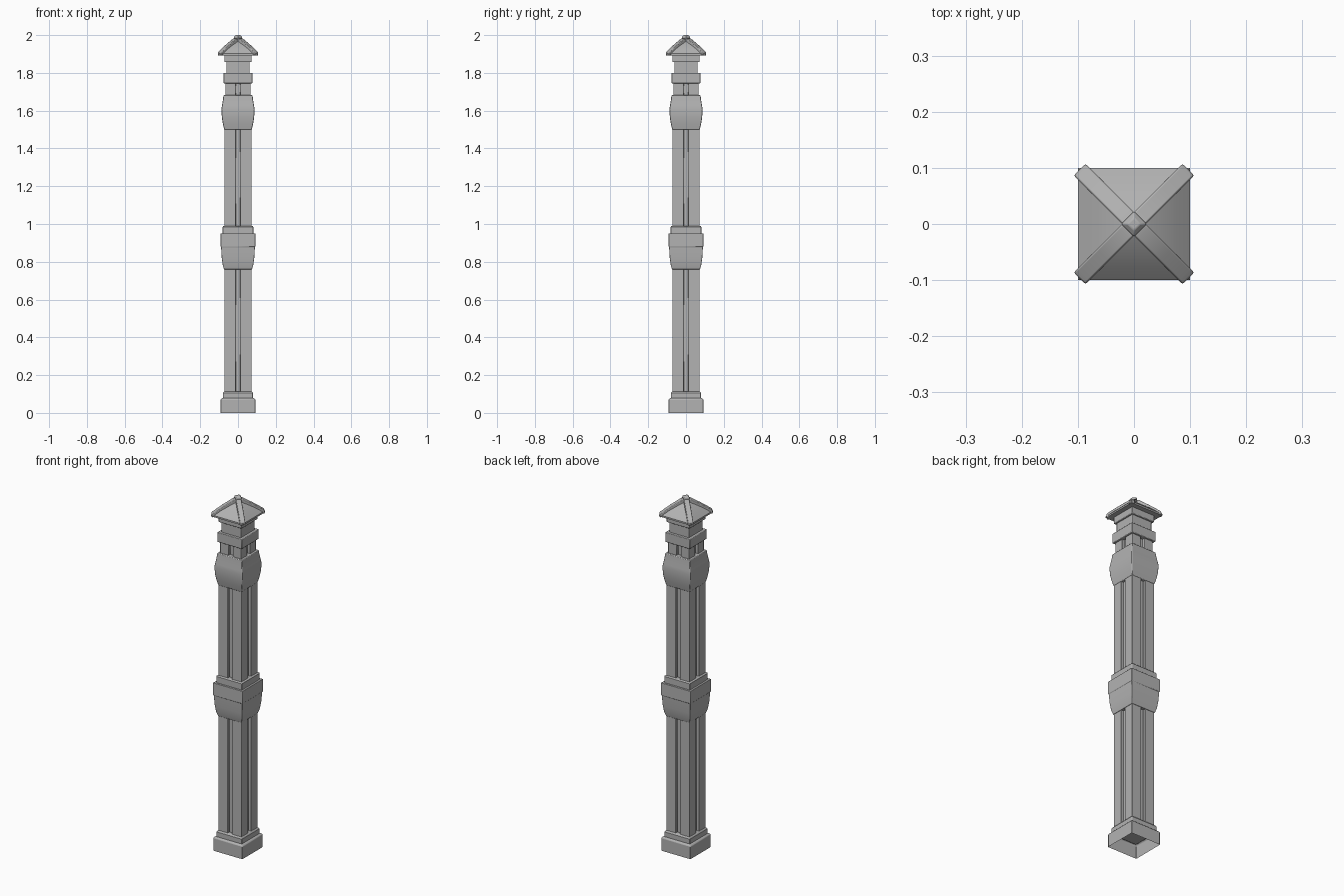
import bpy, bmesh, math
from mathutils import Matrix, Vector

cube = bpy.data.objects.get("Cube")
if cube:
    bpy.data.objects.remove(cube)

stone = bpy.data.materials.new("grey_stone")
stone.use_nodes = True
colour = (0.45, 0.45, 0.45, 1)
stone.diffuse_color = colour
stone.node_tree.nodes["Principled BSDF"].inputs["Base Color"].default_value = colour


def finish(name, bm, bevel=0.003):
    """Turn a bmesh into a softly bevelled stone object."""
    bmesh.ops.recalc_face_normals(bm, faces=bm.faces)
    mesh = bpy.data.meshes.new(name)
    bm.to_mesh(mesh)
    bm.free()
    mesh.materials.append(stone)
    obj = bpy.data.objects.new(name, mesh)
    bpy.context.collection.objects.link(obj)
    if bevel:
        mod = obj.modifiers.new("soft_edges", "BEVEL")
        mod.width, mod.segments = bevel, 2
        mod.limit_method, mod.angle_limit = "ANGLE", math.radians(40)
    bpy.ops.object.select_all(action="DESELECT")
    bpy.context.view_layer.objects.active = obj
    obj.select_set(True)
    bpy.ops.object.shade_smooth_by_angle(angle=math.radians(35))
    return obj


def square_loft(name, profile, bottom=True, bevel=0.003):
    """Stack square rings given as (half width, height)."""
    bm = bmesh.new()
    rings = [[bm.verts.new((sx * h, sy * h, z))
              for sx, sy in ((-1, -1), (1, -1), (1, 1), (-1, 1))]
             for h, z in profile]
    for low, high in zip(rings, rings[1:]):
        for i in range(4):
            j = (i + 1) % 4
            bm.faces.new((low[i], low[j], high[j], high[i]))
    bm.faces.new(rings[-1])
    if bottom:
        bm.faces.new(rings[0])
    return finish(name, bm, bevel)


def grooved_shaft(name, half, groove, depth, low, high):
    """Square shaft with one vertical channel down each side."""
    side = [(-half, -half), (-groove, -half), (-groove, depth - half),
            (groove, depth - half), (groove, -half)]
    bm = bmesh.new()
    outline = []
    for k in range(4):
        turn = Matrix.Rotation(k * math.pi / 2, 3, "Z")
        outline += [bm.verts.new(turn @ Vector((x, y, low))) for x, y in side]
    face = bm.faces.new(outline)
    top = bmesh.ops.extrude_face_region(bm, geom=[face])["geom"]
    bmesh.ops.translate(bm, vec=(0, 0, high - low),
                        verts=[v for v in top if isinstance(v, bmesh.types.BMVert)])
    return finish(name, bm, 0.002)


# Stepped base, open underneath
square_loft("base_plinth", [(0.092, 0), (0.092, 0.072), (0.085, 0.078)], bottom=False)
square_loft("base_step", [(0.08, 0.07), (0.08, 0.105), (0.074, 0.113)])

# Shafts
grooved_shaft("lower_shaft", 0.072, 0.013, 0.015, 0.1, 0.78)
grooved_shaft("upper_shaft", 0.072, 0.013, 0.015, 0.97, 1.52)
grooved_shaft("neck_shaft", 0.066, 0.013, 0.015, 1.67, 1.76)

# Swelling collars
square_loft("middle_collar", [(0.074, 0.76), (0.081, 0.785), (0.086, 0.82),
                              (0.0895, 0.878), (0.092, 0.88), (0.092, 0.95)])
square_loft("middle_collar_step", [(0.081, 0.94), (0.081, 0.985), (0.077, 0.99)])
square_loft("upper_collar", [(0.073, 1.5), (0.08, 1.53), (0.085, 1.56),
                             (0.088, 1.605), (0.085, 1.625), (0.08, 1.655), (0.077, 1.682)])

# Neck mouldings under the roof
square_loft("neck_band", [(0.077, 1.745), (0.077, 1.8)])
square_loft("neck_block", [(0.062, 1.79), (0.062, 1.87)])
square_loft("roof_plate", [(0.072, 1.857), (0.072, 1.897)])

# Hipped roof
square_loft("roof", [(0.1, 1.893), (0.1, 1.902), (0.077, 1.925), (0.05, 1.946),
                     (0.025, 1.964), (0.004, 1.974)], bevel=0)

# Four diagonal hip ribs
rib = [(0, 1.95), (0.07, 1.92), (0.125, 1.892), (0.137, 1.892), (0.137, 1.909),
       (0.127, 1.917), (0.078, 1.95), (0.024, 1.982), (0, 1.985)]
for k, corner in enumerate(("back_left", "back_right", "front_right", "front_left")):
    bm = bmesh.new()
    face = bm.faces.new([bm.verts.new((d, -0.0145, z)) for d, z in rib])
    far = bmesh.ops.extrude_face_region(bm, geom=[face])["geom"]
    bmesh.ops.translate(bm, vec=(0, 0.029, 0),
                        verts=[v for v in far if isinstance(v, bmesh.types.BMVert)])
    bm.transform(Matrix.Rotation(math.pi / 4 + k * math.pi / 2, 4, "Z"))
    finish("roof_rib_" + corner, bm)

# Finial turned to line up with the ribs
finial = square_loft("finial", [(0.016, 1.96), (0.016, 1.992), (0.008, 2.0)], bevel=0.002)
finial.rotation_euler.z = math.pi / 4
